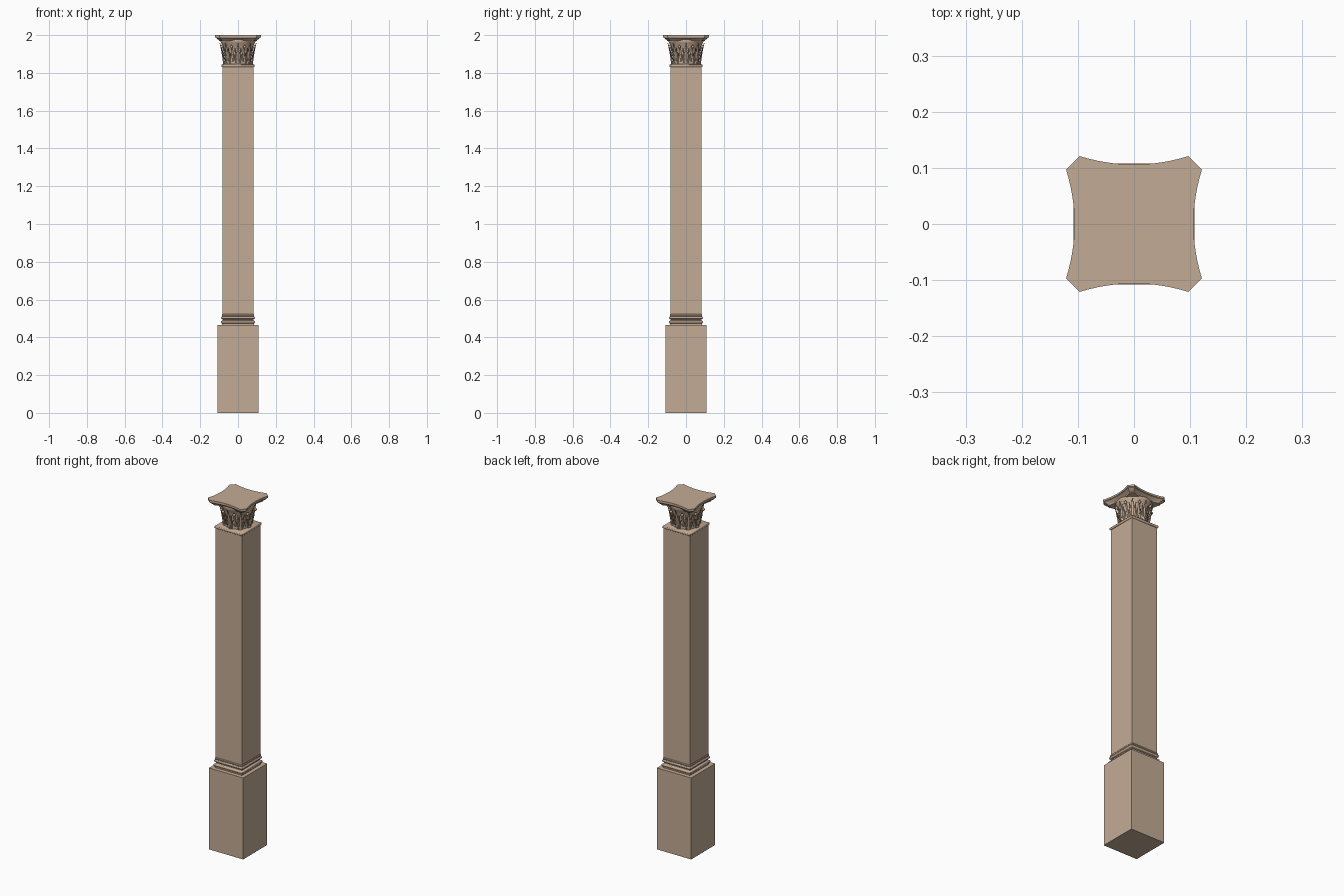
import bpy, bmesh, math
from math import sin, cos, pi, radians

if "Cube" in bpy.data.objects:
    bpy.data.objects.remove(bpy.data.objects["Cube"])

stone = bpy.data.materials.new("stone")
stone.diffuse_color = (0.55, 0.41, 0.30, 1)
stone.use_nodes = True
stone.node_tree.nodes["Principled BSDF"].inputs["Base Color"].default_value = stone.diffuse_color


def finish(bm, name, smooth=None):
    bmesh.ops.recalc_face_normals(bm, faces=bm.faces)
    me = bpy.data.meshes.new(name)
    bm.to_mesh(me)
    bm.free()
    ob = bpy.data.objects.new(name, me)
    bpy.context.collection.objects.link(ob)
    me.materials.append(stone)
    if smooth:
        bpy.ops.object.select_all(action='DESELECT')
        ob.select_set(True)
        bpy.context.view_layer.objects.active = ob
        bpy.ops.object.shade_smooth_by_angle(angle=radians(smooth))
    return ob


def loft(bm, rings):
    """Skin a stack of equal-length closed loops and cap both ends."""
    loops = [[bm.verts.new(p) for p in r] for r in rings]
    n = len(loops[0])
    for a, b in zip(loops, loops[1:]):
        for i in range(n):
            j = (i + 1) % n
            bm.faces.new((a[i], a[j], b[j], b[i]))
    bm.faces.new(loops[0])
    bm.faces.new(loops[-1])


def square(h, z):
    return [(-h, -h, z), (h, -h, z), (h, h, z), (-h, h, z)]


def circle(r, z, n=48):
    return [(r * cos(2 * pi * i / n), r * sin(2 * pi * i / n), z) for i in range(n)]


def half_round(h, bulge, z0, z1, n=6):
    return [(h + bulge * sin(pi * i / n), (z0 + z1) / 2 - (z1 - z0) / 2 * cos(pi * i / n))
            for i in range(n + 1)]


def solid(name, shape, profile, smooth=None):
    bm = bmesh.new()
    loft(bm, [shape(s, z) for s, z in profile])
    return finish(bm, name, smooth)


# Pedestal, moulded base, shaft and necking
solid("pedestal", square, [(0.108, 0), (0.108, 0.465)])
base = [(0.086, 0.463), (0.086, 0.472)] + half_round(0.085, 0.006, 0.473, 0.488) \
    + [(0.082, 0.491), (0.082, 0.495)] + half_round(0.084, 0.006, 0.497, 0.511) \
    + [(0.086, 0.513), (0.086, 0.519), (0.083, 0.523)]
solid("base_moulding", square, base, 35)
solid("shaft", square, [(0.083, 0.515), (0.083, 1.835)])
solid("necking", square, [(0.083, 1.828)] + half_round(0.083, 0.005, 1.83, 1.845) + [(0.08, 1.847)], 35)

# Flared bell of the capital
bell = [(0.070, 1.84), (0.070, 1.87), (0.072, 1.90), (0.076, 1.925), (0.082, 1.945),
        (0.090, 1.96), (0.093, 1.967), (0.091, 1.976)]
solid("bell", circle, bell, 40)


# Concave-sided abacus with clipped corners
def abacus_loop(inset, z, n=12):
    pts = []
    for k in range(4):
        a = k * pi / 2
        for i in range(n + 1):
            t = -1 + 2 * i / n
            x, y = t * (0.097 - inset * 0.6), -(0.106 + 0.015 * t * t) + inset
            pts.append((x * cos(a) - y * sin(a), x * sin(a) + y * cos(a), z))
    return pts


solid("abacus", abacus_loop, [(0.022, 1.968), (0.021, 1.972), (0.016, 1.976), (0.009, 1.981),
                              (0.003, 1.986), (0.003, 1.989), (0.0, 1.990), (0.0, 2.0)], 35)


# Acanthus leaves: each is a fan of tapered fingers wrapped round the bell
def finger(bm, angle, u0, u1, z0, z1, width, r0, r1, steps=9, sides=8):
    rings = []
    for i in range(steps + 1):
        t = i / steps
        w = width * (0.12 + 0.88 * sin(pi * min(0.97, 0.2 + 0.8 * t)) ** 0.8)
        u = u0 + (u1 - u0) * t ** 1.4
        z = z0 + (z1 - z0) * t
        r = r0 + (r1 - r0) * t ** 1.8
        ring = []
        for s in range(sides):
            q = 2 * pi * s / sides
            a = angle + (u + w * cos(q)) / 0.085
            rr = r + w * 0.7 * sin(q)
            ring.append((rr * cos(a), rr * sin(a), z))
        rings.append(ring)
    loft(bm, rings)


bm = bmesh.new()
for k in range(8):
    a = k * pi / 4
    finger(bm, a, 0, 0, 1.843, 1.957, 0.0075, 0.075, 0.096)
    for s in (-1, 1):
        finger(bm, a, s * 0.006, s * 0.017, 1.843, 1.935, 0.0055, 0.074, 0.092)
        finger(bm, a, s * 0.011, s * 0.027, 1.843, 1.905, 0.0050, 0.073, 0.086)
finish(bm, "acanthus_leaves", 50)

# Slender back leaves filling the gaps, with curled tips
bm = bmesh.new()
for k in range(8):
    a = (k + 0.5) * pi / 4
    finger(bm, a, 0, 0, 1.86, 1.95, 0.006, 0.071, 0.094)
    tip = bmesh.ops.create_uvsphere(bm, u_segments=10, v_segments=6, radius=0.008)["verts"]
    bmesh.ops.translate(bm, verts=tip, vec=(0.092 * cos(a), 0.092 * sin(a), 1.938))
finish(bm, "back_leaves", 50)
